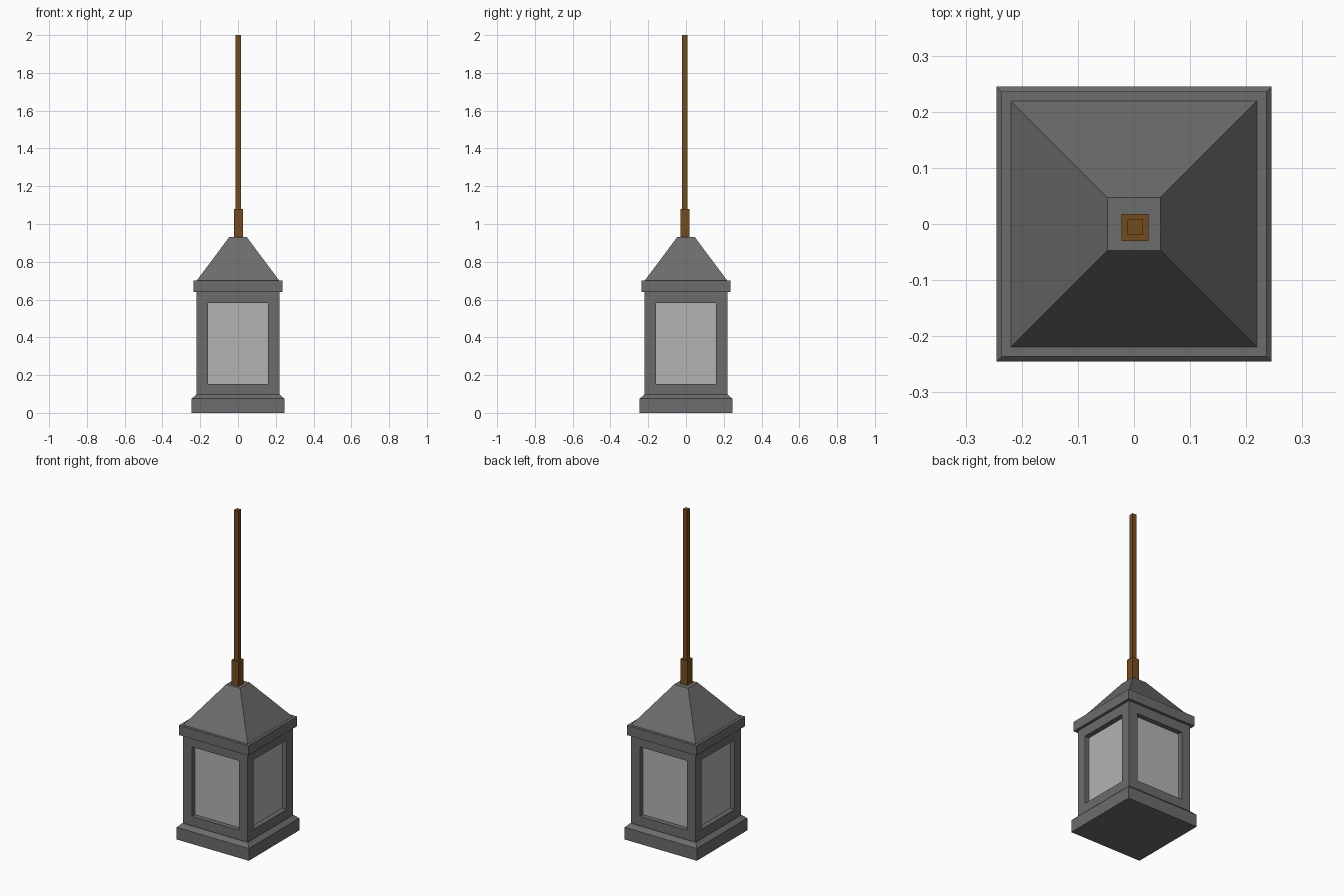
import bpy
import bmesh

if "Cube" in bpy.data.objects:
    bpy.data.objects.remove(bpy.data.objects["Cube"], do_unlink=True)


def make_material(name, color):
    mat = bpy.data.materials.new(name)
    mat.diffuse_color = (*color, 1)
    mat.use_nodes = True
    bsdf = mat.node_tree.nodes["Principled BSDF"]
    bsdf.inputs["Base Color"].default_value = (*color, 1)
    return mat


iron = make_material("dark grey iron", (0.15, 0.15, 0.15))
glass = make_material("pale grey glass", (0.45, 0.45, 0.45))
wood = make_material("brown wood", (0.175, 0.072, 0.014))


def square_stack(name, rings, mats, centre=(0, 0), window=None):
    """Stack square rings (half width, height) into a closed flat-sided solid.

    window = (frame margin, recess depth) sinks a pane into every side face.
    """
    bm = bmesh.new()
    loops = []
    for half, z in rings:
        loops.append([bm.verts.new((centre[0] + sx * half, centre[1] + sy * half, z))
                      for sx, sy in ((-1, -1), (1, -1), (1, 1), (-1, 1))])
    sides = []
    for low, high in zip(loops, loops[1:]):
        for i in range(4):
            j = (i + 1) % 4
            sides.append(bm.faces.new((low[i], low[j], high[j], high[i])))
    bm.faces.new(loops[0][::-1])
    bm.faces.new(loops[-1])
    bm.normal_update()

    if window:
        margin, depth = window
        bmesh.ops.inset_individual(bm, faces=sides, thickness=margin, use_even_offset=True)
        bm.normal_update()
        bmesh.ops.inset_individual(bm, faces=sides, thickness=0, depth=-depth)
        for face in sides:
            face.material_index = 1

    mesh = bpy.data.meshes.new(name)
    bm.to_mesh(mesh)
    bm.free()
    for mat in mats:
        mesh.materials.append(mat)
    obj = bpy.data.objects.new(name, mesh)
    bpy.context.collection.objects.link(obj)
    return obj


# Lantern housing
square_stack("base_plinth", [(0.245, 0), (0.245, 0.075), (0.222, 0.097)], [iron])
square_stack("window_housing", [(0.219, 0.095), (0.219, 0.64)], [iron, glass],
             window=(0.059, 0.03))
square_stack("eave", [(0.236, 0.64), (0.236, 0.70)], [iron])
square_stack("roof", [(0.219, 0.70), (0.047, 0.93)], [iron])

# Hanging pole and its socket, slightly off centre
pole_centre = (0.002, -0.006)
square_stack("pole_socket", [(0.024, 0.93), (0.024, 1.08)], [wood], pole_centre)
square_stack("pole", [(0.014, 1.08), (0.014, 2.0)], [wood], pole_centre)
